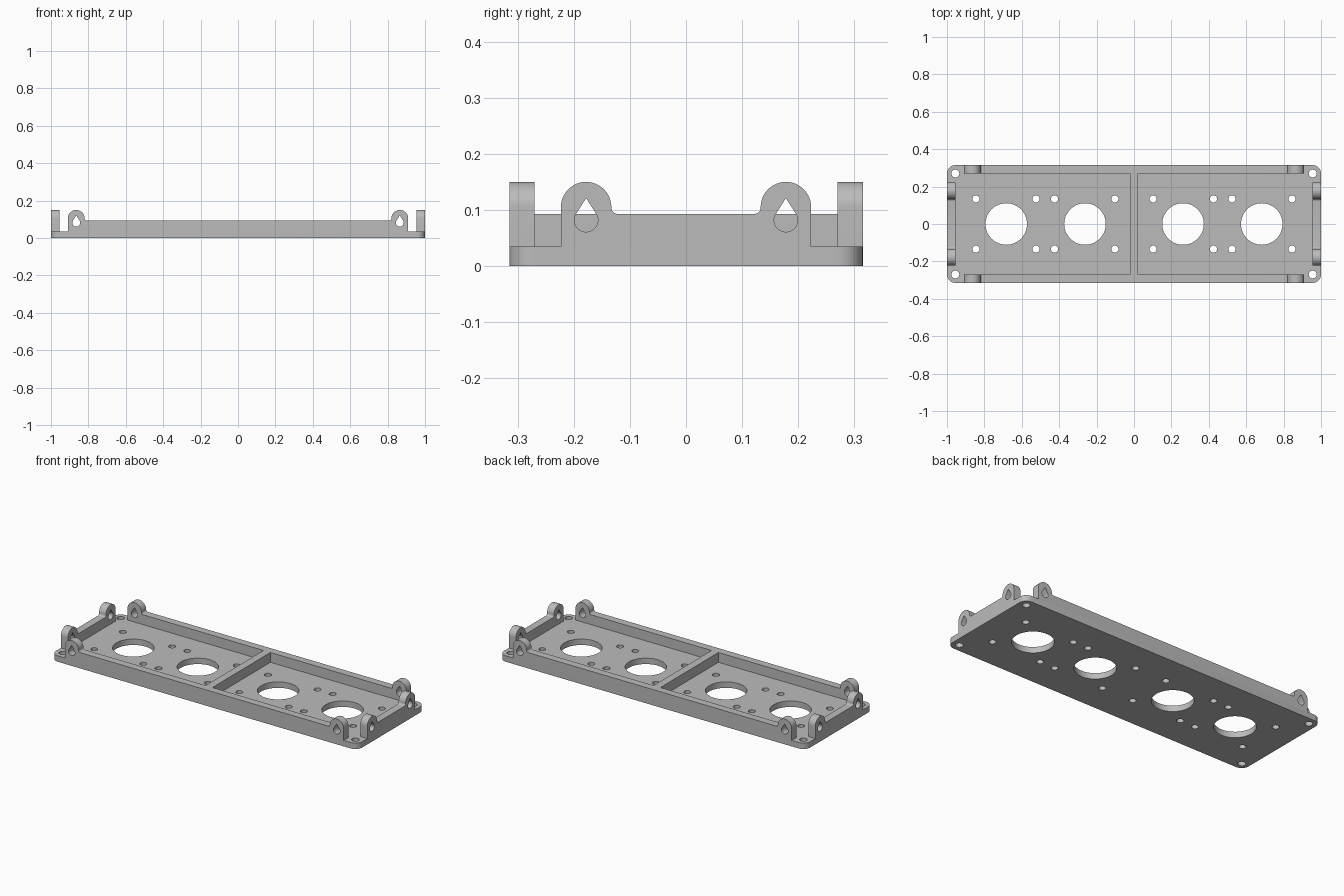
import bpy, bmesh
from math import sin, cos, pi, acos, radians
from mathutils import Matrix

default = bpy.data.objects.get("Cube")
if default:
    bpy.data.objects.remove(default, do_unlink=True)

HALF_X, HALF_Y = 1.0, 0.315
FLOOR, RIM = 0.035, 0.093
WALL = 0.045
EAR_R, EAR_Z = 0.045, 0.105

grey = bpy.data.materials.new("plain grey")
grey.use_nodes = True
grey.diffuse_color = (0.5, 0.5, 0.5, 1)
grey.node_tree.nodes["Principled BSDF"].inputs["Base Color"].default_value = (0.5, 0.5, 0.5, 1)


def arc(cx, cy, r, start, end, n):
    """Points on an arc, both ends included."""
    angles = [start + (end - start) * i / n for i in range(n + 1)]
    return [(cx + r * cos(a), cy + r * sin(a)) for a in angles]


def circle(cx, cy, r, n=32):
    return arc(cx, cy, r, 0, 2 * pi, n)[:-1]


def extruded(name, loops, depth, matrix):
    """Solid from an outline with hole loops, centred on its depth."""
    curve = bpy.data.curves.new(name, 'CURVE')
    curve.dimensions = '2D'
    curve.fill_mode = 'BOTH'
    curve.extrude = depth / 2
    for loop in loops:
        spline = curve.splines.new('POLY')
        spline.points.add(len(loop) - 1)
        for point, (x, y) in zip(spline.points, loop):
            point.co = (x, y, 0, 1)
        spline.use_cyclic_u = True
    temp = bpy.data.objects.new(name + "_outline", curve)
    bpy.context.collection.objects.link(temp)
    mesh = bpy.data.meshes.new_from_object(temp.evaluated_get(bpy.context.evaluated_depsgraph_get()))
    bpy.data.objects.remove(temp, do_unlink=True)
    bpy.data.curves.remove(curve)
    mesh.transform(matrix)
    bm = bmesh.new()
    bm.from_mesh(mesh)
    bmesh.ops.remove_doubles(bm, verts=bm.verts, dist=1e-5)
    bmesh.ops.recalc_face_normals(bm, faces=bm.faces)
    bm.to_mesh(mesh)
    bm.free()
    mesh.name = name
    mesh.materials.clear()
    mesh.materials.append(grey)
    obj = bpy.data.objects.new(name, mesh)
    bpy.context.collection.objects.link(obj)
    parts.append(obj)


def teardrop(cx, cz, r, tip):
    """Round hole drawn up to a point."""
    a = acos(r / tip)
    return arc(cx, cz, r, pi / 2 + a, 2.5 * pi - a, 28) + [(cx, cz + tip)]


def wall_loops(half):
    """Rim wall with an eared lug and teardrop hole at each end."""
    c, f = half - EAR_R, 0.011
    side = [(half, FLOOR)] + arc(c, EAR_Z, EAR_R, 0, pi, 24)
    side += arc(c - EAR_R - f, RIM + f, f, 0, -pi / 2, 6)
    outline = side + [(-x, z) for x, z in reversed(side)]
    return [outline] + [teardrop(s * c, 0.082, 0.021, 0.039) for s in (-1, 1)]


parts = []

# Base plate: rounded corners, four large openings and the screw holes
r = 0.045
plate = []
for k, (sx, sy) in enumerate([(1, 1), (-1, 1), (-1, -1), (1, -1)]):
    plate += arc(sx * (HALF_X - r), sy * (HALF_Y - r), r, k * pi / 2, (k + 1) * pi / 2, 10)
holes = []
for sx in (-1, 1):
    holes += [circle(sx * x, 0, 0.111, 64) for x in (0.262, 0.683)]
    for sy in (-1, 1):
        holes += [circle(sx * x, sy * 0.134, 0.019) for x in (0.102, 0.425, 0.524, 0.845)]
        holes.append(circle(sx * (HALF_X - r), sy * (HALF_Y - r), 0.021))
extruded("base_plate", [plate] + holes, FLOOR, Matrix.Translation((0, 0, FLOOR / 2)))

# Rim walls with lugs, open at the corners
upright = Matrix.Rotation(pi / 2, 4, 'X')
turned = Matrix.Rotation(pi / 2, 4, 'Z') @ upright
for s, long_name, short_name in ((-1, "front_wall", "right_wall"), (1, "back_wall", "left_wall")):
    extruded(long_name, wall_loops(0.91), WALL,
             Matrix.Translation((0, s * (HALF_Y - WALL / 2), 0)) @ upright)
    extruded(short_name, wall_loops(0.223), WALL,
             Matrix.Translation((s * (HALF_X - WALL / 2), 0, 0)) @ turned)

# Centre divider between the two bays
w = HALF_Y - WALL
divider = [(-w, FLOOR), (w, FLOOR), (w, RIM), (-w, RIM)]
extruded("centre_divider", [divider], WALL, turned)

# Smooth the round surfaces, keep edges sharp
bpy.ops.object.select_all(action='DESELECT')
for obj in parts:
    obj.select_set(True)
bpy.context.view_layer.objects.active = parts[0]
bpy.ops.object.shade_smooth_by_angle(angle=radians(30))
